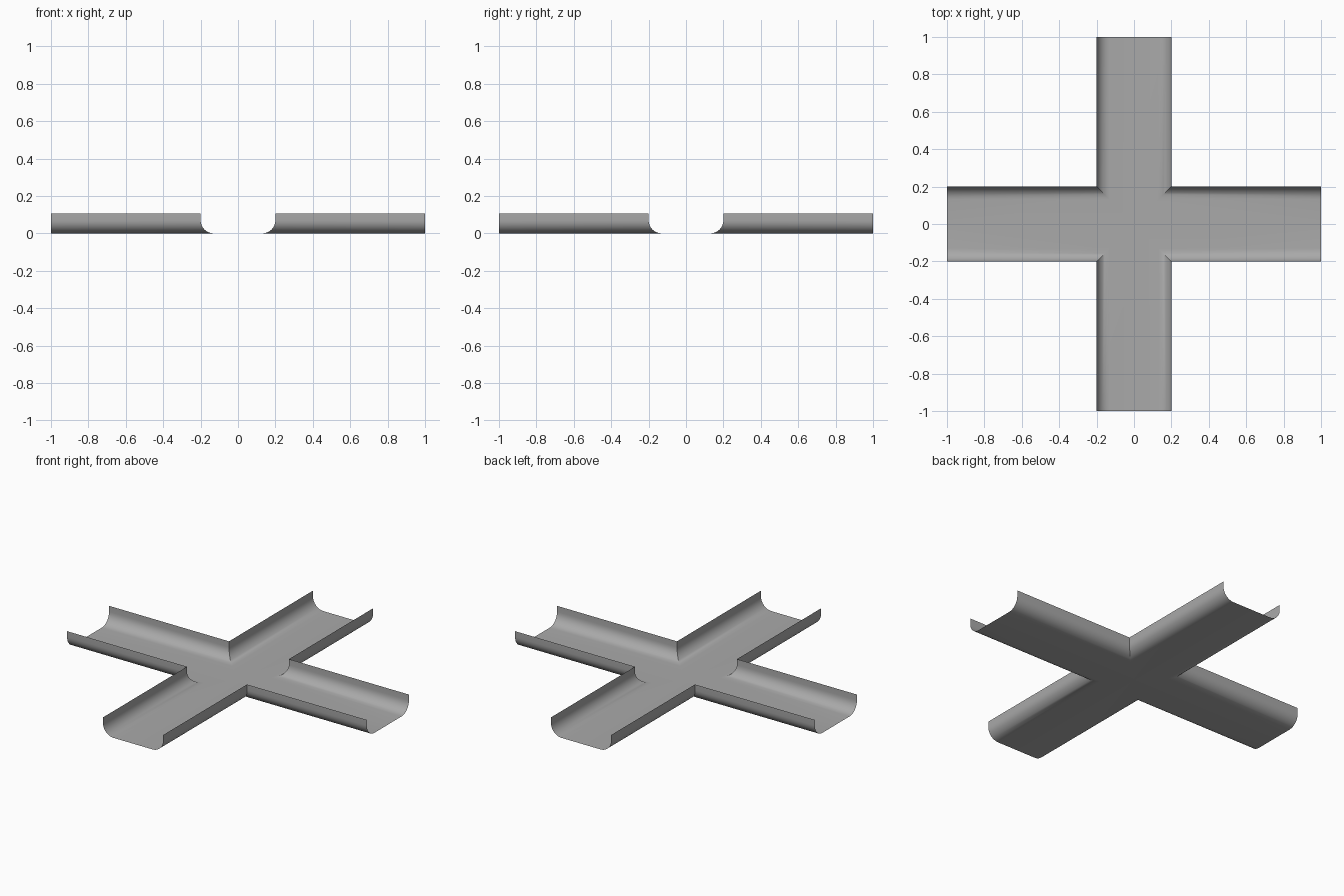
import bpy, bmesh, math

cube = bpy.data.objects.get("Cube")
if cube:
    bpy.data.objects.remove(cube, do_unlink=True)

HALF_LEN, HALF_WIDTH, HEIGHT, RADIUS, STEPS = 1.0, 0.2, 0.105, 0.07, 8

# Grey sheet metal
grey = bpy.data.materials.new("sheet_grey")
grey.use_nodes = True
colour = (0.4, 0.4, 0.4, 1)
grey.diffuse_color = colour
grey.node_tree.nodes["Principled BSDF"].inputs["Base Color"].default_value = colour

# Channel profile: centre line, rounded bottom edge, upright lip
profile = [(0, 0)]
for i in range(STEPS + 1):
    a = math.pi / 2 * i / STEPS
    profile.append((HALF_WIDTH - RADIUS + RADIUS * math.sin(a), RADIUS - RADIUS * math.cos(a)))
profile.append((HALF_WIDTH, HEIGHT))

# One quarter: the profile swept along two arms, mitred at the inner corner
bm = bmesh.new()
rows = []
for d, z in profile:
    path = [(HALF_LEN, d), (d, d), (d, HALF_LEN)]
    rows.append([bm.verts.new((x, y, z)) for x, y in path])
for low, high in zip(rows, rows[1:]):
    for j in range(2):
        bm.faces.new((low[j], low[j + 1], high[j + 1], high[j]))
bm.normal_update()
for f in bm.faces:
    # Face the inside of the channel
    if f.normal.z < -0.001 or (abs(f.normal.z) <= 0.001 and f.normal.x + f.normal.y > 0):
        f.normal_flip()
mesh = bpy.data.meshes.new("cross_channel")
bm.to_mesh(mesh)
bm.free()
mesh.materials.append(grey)

channel = bpy.data.objects.new("cross_channel", mesh)
bpy.context.collection.objects.link(channel)
bpy.ops.object.select_all(action="DESELECT")
channel.select_set(True)
bpy.context.view_layer.objects.active = channel
bpy.ops.object.shade_smooth_by_angle(angle=math.radians(30))

# Mirror the quarter to the other three
mirror = channel.modifiers.new("four_quarters", "MIRROR")
mirror.use_axis = (True, True, False)
mirror.use_mirror_merge = True
mirror.merge_threshold = 0.0005
